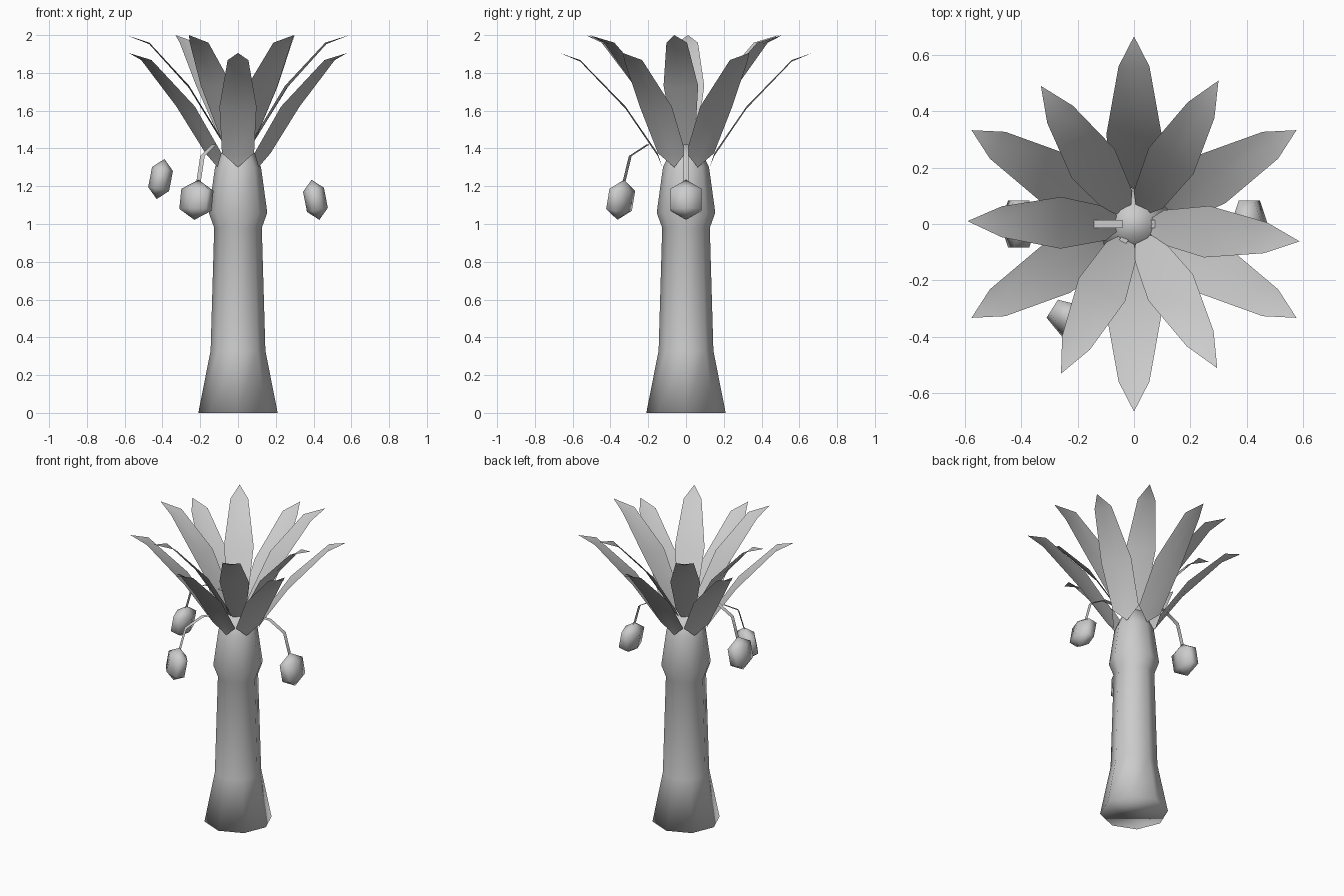
import bpy, bmesh, math
from mathutils import Matrix

if "Cube" in bpy.data.objects:
    bpy.data.objects.remove(bpy.data.objects["Cube"])


def make(name, verts, faces, angle=0):
    me = bpy.data.meshes.new(name)
    me.from_pydata(verts, [], faces)
    me.transform(Matrix.Rotation(math.radians(angle), 4, 'Z'))
    for p in me.polygons:
        p.use_smooth = True
    ob = bpy.data.objects.new(name, me)
    bpy.context.collection.objects.link(ob)
    return ob


def strip(name, rows, angle):
    """Strip along +x from (radius, z, half width, fold) rows, turned about z."""
    verts, faces = [], []
    for r, z, w, fold in rows:
        verts += [(r, -w, z + fold), (r, 0, z), (r, w, z + fold)]
    for i in range(len(rows) - 1):
        a = 3 * i
        for k in (a, a + 1):
            faces.append((k, k + 3, k + 4, k + 1))
    ob = make(name, verts, faces, angle)
    # Close the pointed ends
    bm = bmesh.new()
    bm.from_mesh(ob.data)
    bmesh.ops.remove_doubles(bm, verts=bm.verts, dist=0.0005)
    bm.to_mesh(ob.data)
    bm.free()


# Trunk: eight-sided lathe with flared foot and swollen crown
N = 8
profile = [(0.21, 0), (0.145, 0.33), (0.126, 0.98), (0.155, 1.06),
           (0.122, 1.30), (0.06, 1.43)]
tv = [(r * math.cos(2 * math.pi * k / N), r * math.sin(2 * math.pi * k / N), z)
      for r, z in profile for k in range(N)]
tf = [(j * N + k, j * N + (k + 1) % N, (j + 1) * N + (k + 1) % N, (j + 1) * N + k)
      for j in range(len(profile) - 1) for k in range(N)]
tf.append(tuple(reversed(range(N))))
tf.append(tuple(range((len(profile) - 1) * N, len(profile) * N)))
make("trunk", tv, tf)

# Lower and upper rings of leaves
lower = [(0.125, 1.30, 0, 0), (0.15, 1.36, 0.085, 0.015), (0.32, 1.61, 0.098, 0.012),
         (0.56, 1.86, 0.055, 0.008), (0.667, 1.905, 0, 0)]
upper = [(0.05, 1.38, 0.02, 0.0), (0.10, 1.46, 0.06, 0.012), (0.26, 1.72, 0.092, 0.012),
         (0.47, 1.952, 0.055, 0.008), (0.592, 2.0, 0, 0)]
for a in range(30, 390, 60):
    strip("lower_leaf", lower, a)
for a in (59.5, 124, 179, -116, -60, -6):
    strip("upper_leaf", upper, a)

# Hanging fruits on flat stems
for a, dz in ((0, 0), (180, 0.11), (-122.5, 0)):
    stem = [(0.04, 1.42), (0.24, 1.42), (0.35, 1.36), (0.39, 1.22)]
    strip("fruit_stem", [(r, z + dz, 0.014, 0) for r, z in stem], a)
    me = bpy.data.meshes.new("fruit")
    bm = bmesh.new()
    mat = (Matrix.Rotation(math.radians(a), 4, 'Z')
           @ Matrix.Translation((0.41, 0, 1.128 + dz))
           @ Matrix.Rotation(math.radians(-11), 4, 'Y')
           @ Matrix.Diagonal((0.065, 0.111, 0.108, 1))
           @ Matrix.Rotation(math.radians(90), 4, 'Z'))
    bmesh.ops.create_uvsphere(bm, u_segments=6, v_segments=3, radius=1, matrix=mat)
    for f in bm.faces:
        f.smooth = True
    bm.to_mesh(me)
    bm.free()
    bpy.context.collection.objects.link(bpy.data.objects.new("fruit", me))
